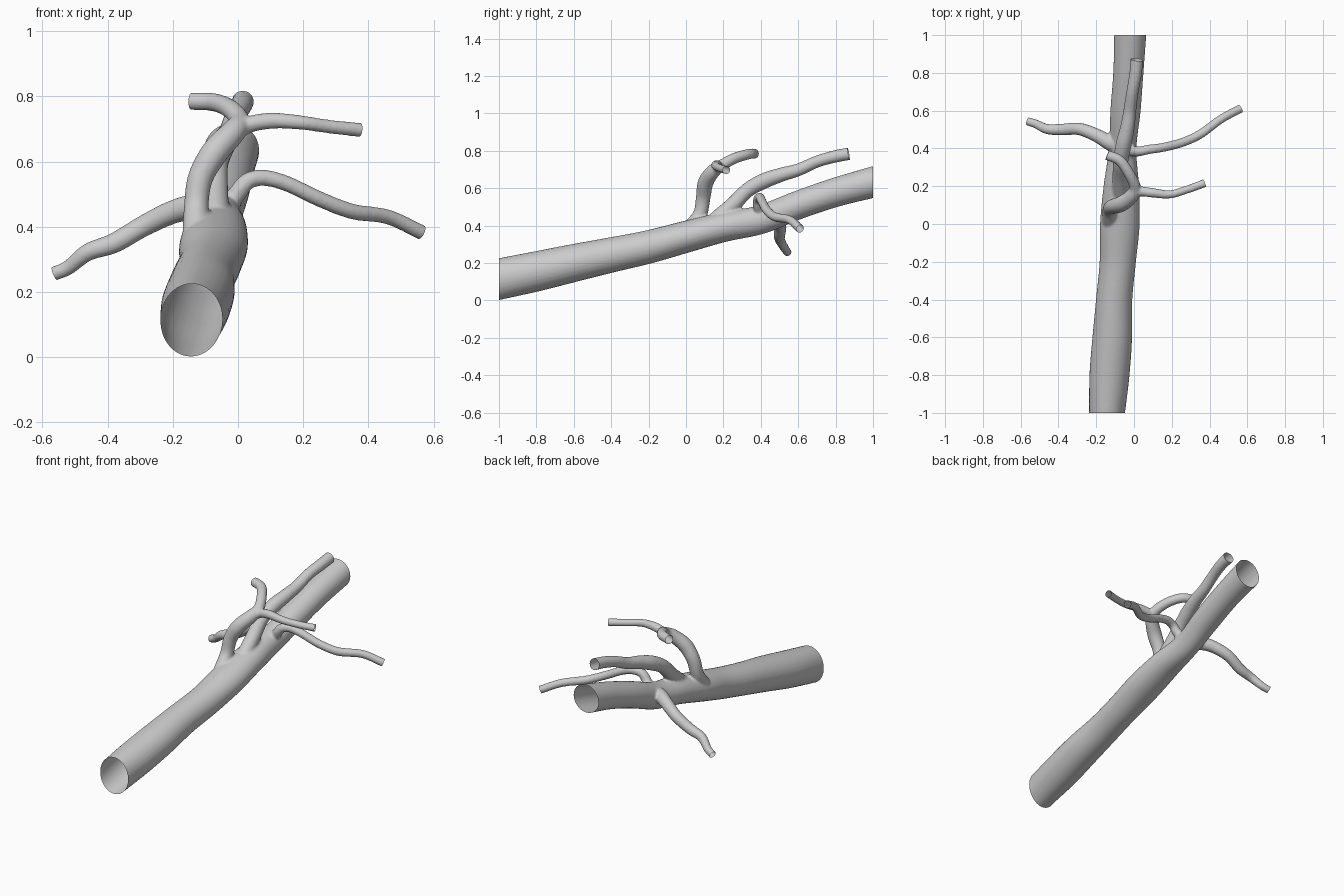
import bpy, bmesh, math
from mathutils import Vector

if "Cube" in bpy.data.objects:
    bpy.data.objects.remove(bpy.data.objects["Cube"])

EXT = 0.04      # tubes overshoot their ends, then get trimmed open
SIDES = 28


def catmull(pts, steps=8):
    p = [[2 * a - b for a, b in zip(pts[0], pts[1])]] + list(pts)
    p.append([2 * a - b for a, b in zip(pts[-1], pts[-2])])
    out = []
    for i in range(1, len(p) - 2):
        for s in range(steps):
            t = s / steps
            out.append([0.5 * (2 * b + (c - a) * t + (2 * a - 5 * b + 4 * c - d) * t * t
                               + (3 * b - a - 3 * c + d) * t ** 3)
                        for a, b, c, d in zip(*p[i - 1:i + 3])])
    return out + [list(pts[-1])]


def tube(bm, pts, extend_start=False):
    """Closed elliptical tube along (x, y, z, side radius, up radius) points."""
    path = catmull([q if len(q) == 5 else (*q, q[3]) for q in pts])
    c = [Vector(q[:3]) for q in path]
    r = [q[3:] for q in path]
    end_dir = (c[-1] - c[-2]).normalized()
    start_dir = (c[0] - c[1]).normalized()
    ends = [(c[0], start_dir, max(r[0])), (c[-1], end_dir, max(r[-1]))]
    c.append(c[-1] + end_dir * EXT)
    r.append(r[-1])
    if extend_start:
        c.insert(0, c[0] + start_dir * EXT)
        r.insert(0, r[0])
    side, rings = Vector((1, 0, 0)), []
    t0 = (c[1] - c[0]).normalized()
    if abs(t0.x) > 0.8:
        side = Vector((0, 1, 0))
    for i, p in enumerate(c):
        t = (c[min(i + 1, len(c) - 1)] - c[max(i - 1, 0)]).normalized()
        side = (side - t * side.dot(t)).normalized()
        up = side.cross(t)
        rings.append([bm.verts.new(p + side * (r[i][0] * math.cos(a)) + up * (r[i][1] * math.sin(a)))
                      for a in (2 * math.pi * k / SIDES for k in range(SIDES))])
    for a, b in zip(rings, rings[1:]):
        for k in range(SIDES):
            n = (k + 1) % SIDES
            bm.faces.new((a[k], a[n], b[n], b[k]))
    bm.faces.new(rings[0][::-1])
    bm.faces.new(rings[-1])
    return ends


# main trunk
trunk = [(-.143, -1, .114, .095, .110), (-.130, -.8, .155, .106, .107), (-.115, -.6, .200, .105, .101),
         (-.105, -.4, .243, .096, .094), (-.086, -.2, .286, .096, .089), (-.075, 0, .340, .105, .085),
         (-.067, .2, .392, .094, .080), (-.060, .4, .432, .073, .077), (-.045, .6, .510, .080, .076),
         (-.030, .8, .578, .080, .078), (-.020, 1, .632, .085, .083)]
# upper stem that forks in two
stem = [(-.125, .02, .38, .045), (-.128, .075, .46, .038), (-.115, .092, .55, .039), (-.070, .105, .63, .042),
        (-.015, .145, .69, .038), (.005, .195, .725, .031), (-.025, .265, .762, .029), (-.075, .335, .782, .028),
        (-.142, .365, .785, .027)]
fork = [(-.015, .150, .685, .028), (.03, .172, .712, .026), (.10, .165, .725, .025), (.19, .157, .72, .022),
        (.28, .182, .707, .021), (.374, .216, .697, .022)]
# branch running above the trunk
upper = [(-.07, .16, .43, .045), (-.072, .25, .51, .042), (-.070, .33, .59, .040), (-.055, .42, .640, .042),
         (-.035, .51, .672, .038), (-.022, .60, .698, .034), (-.008, .70, .742, .032), (.008, .79, .768, .033),
         (.015, .87, .784, .034)]
# side branches
right = [(-.04, .40, .45, .030), (.0, .385, .505, .028), (.03, .385, .54, .026), (.08, .395, .550, .025),
         (.15, .405, .532, .024), (.25, .43, .485, .024), (.35, .475, .447, .024), (.46, .555, .430, .023),
         (.562, .61, .383, .023)]
left = [(-.07, .40, .45, .042), (-.13, .43, .460, .040), (-.20, .47, .445, .036), (-.29, .503, .402, .033),
        (-.38, .50, .350, .031), (-.46, .503, .322, .027), (-.52, .53, .275, .023), (-.562, .543, .257, .022)]

bm = bmesh.new()
cuts = []
for i, pts in enumerate((trunk, stem, fork, upper, right, left)):
    ends = tube(bm, pts, extend_start=(i == 0))
    if i:
        cuts.append(ends[1])
cuts += [(Vector((-.143, -1, .114)), Vector((0, -1, 0)), .11), (Vector((-.02, 1, .632)), Vector((0, 1, 0)), .09)]
bmesh.ops.recalc_face_normals(bm, faces=bm.faces)
mesh = bpy.data.meshes.new("artery_tree")
bm.to_mesh(mesh)
bm.free()
obj = bpy.data.objects.new("artery_tree", mesh)
bpy.context.collection.objects.link(obj)
bpy.context.view_layer.objects.active = obj
obj.select_set(True)

# fuse the tubes and soften the junctions
m = obj.modifiers.new("fuse", 'REMESH')
m.mode = 'VOXEL'
m.voxel_size = 0.007
s = obj.modifiers.new("soften", 'SMOOTH')
s.factor = 0.5
s.iterations = 6
for name in ("fuse", "soften"):
    bpy.ops.object.modifier_apply(modifier=name)

# trim every end open
bm = bmesh.new()
bm.from_mesh(obj.data)
for co, no, r in cuts:
    reach = math.hypot(EXT * 1.3, r) + 0.015
    faces = [f for f in bm.faces if (f.calc_center_median() - co).length < reach]
    geom = set(faces)
    for f in faces:
        geom.update(f.edges)
        geom.update(f.verts)
    bmesh.ops.bisect_plane(bm, geom=list(geom), plane_co=co, plane_no=no, clear_outer=True)
bm.to_mesh(obj.data)
bm.free()
bpy.ops.object.shade_smooth()
